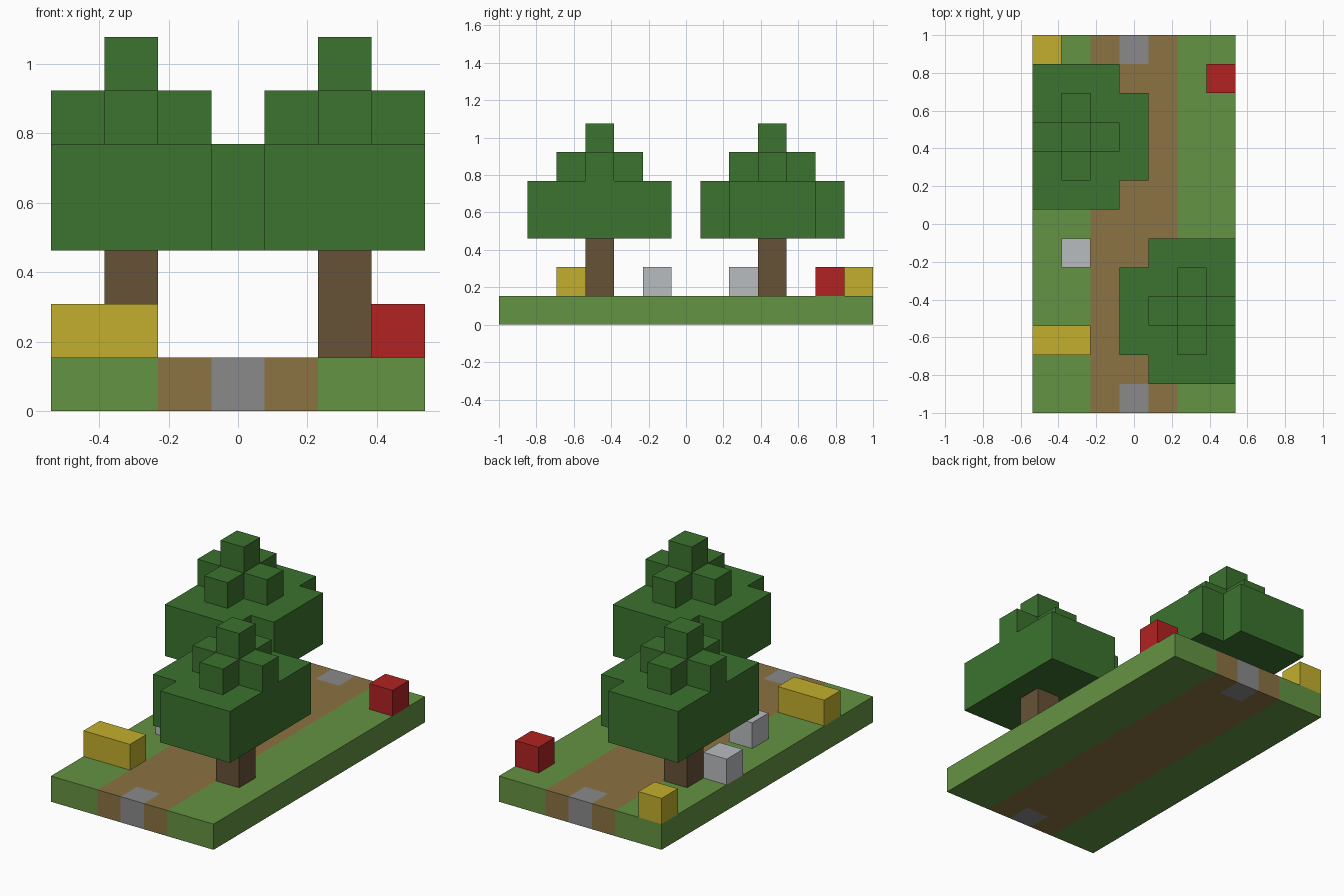
import bpy, bmesh
from mathutils import Vector

cube = bpy.data.objects.get("Cube")
if cube:
    bpy.data.objects.remove(cube)

# Grid of equal blocks: 7 wide, 13 deep
NX, NY = 7, 13
U = 2 / NY


def material(name, rgb):
    """Flat material from 0-255 display values, stored as linear."""
    lin = [((c / 255 + 0.055) / 1.055) ** 2.4 for c in rgb]
    m = bpy.data.materials.new(name)
    m.use_nodes = True
    m.diffuse_color = (*lin, 1)
    m.node_tree.nodes["Principled BSDF"].inputs["Base Color"].default_value = (*lin, 1)
    return m


grass = material("grass green", (100, 147, 66))
path = material("path brown", (139, 115, 67))
stone = material("paving grey", (138, 138, 138))
leaf = material("leaf green", (59, 115, 46))
bark = material("bark brown", (103, 82, 54))
yellow = material("yellow", (194, 175, 45))
red = material("red", (178, 34, 34))
rock = material("light grey", (184, 188, 191))

SIDES = [Vector(s) for s in ((1, 0, 0), (-1, 0, 0), (0, 1, 0), (0, -1, 0), (0, 0, 1), (0, 0, -1))]


def blocks(name, cells, mats, rule=lambda c: 0):
    """Join grid cells into one closed shell, leaving out inner faces."""
    cells = set(cells)
    bm = bmesh.new()
    for cell in sorted(cells):
        centre = Vector(cell) + Vector((0.5, 0.5, 0.5))
        for n in SIDES:
            if tuple(int(a + b) for a, b in zip(cell, n)) in cells:
                continue
            a = Vector((n.y, n.z, n.x))
            b = n.cross(a)
            corners = [centre + (n + a * s + b * t) / 2
                       for s, t in ((-1, -1), (1, -1), (1, 1), (-1, 1))]
            verts = [bm.verts.new(((p.x - NX / 2) * U, (p.y - NY / 2) * U, p.z * U))
                     for p in corners]
            bm.faces.new(verts).material_index = rule(cell)
    bmesh.ops.remove_doubles(bm, verts=bm.verts, dist=U / 100)
    # Merge coplanar squares, keeping colour borders
    bmesh.ops.dissolve_limit(bm, angle_limit=0.01, verts=bm.verts, edges=bm.edges,
                             delimit={'MATERIAL'})
    me = bpy.data.meshes.new(name)
    bm.to_mesh(me)
    bm.free()
    for m in mats:
        me.materials.append(m)
    ob = bpy.data.objects.new(name, me)
    bpy.context.collection.objects.link(ob)
    return ob


# Ground slab: grass, with a path down the middle and a paving stone at each end
def ground_rule(cell):
    x, y, _ = cell
    if x == 3 and y in (0, NY - 1):
        return 2
    return 1 if 2 <= x <= 4 else 0


blocks("ground", [(x, y, 0) for x in range(NX) for y in range(NY)],
       [grass, path, stone], ground_rule)


# Trees: trunk plus stepped crown, trimmed at the edge of the slab
def tree(name, tx, ty):
    blocks(name + "_trunk", [(tx, ty, 1), (tx, ty, 2)], [bark])
    crown = [(tx, ty, 6)]
    for dx in range(-2, 3):
        for dy in range(-2, 3):
            if not 0 <= tx + dx < NX:
                continue
            if abs(dx) + abs(dy) < 4:
                crown += [(tx + dx, ty + dy, z) for z in (3, 4)]
            if abs(dx) + abs(dy) < 2:
                crown.append((tx + dx, ty + dy, 5))
    blocks(name + "_crown", crown, [leaf])


tree("front_tree", 5, 3)
tree("back_tree", 1, 9)

# Loose blocks standing on the grass
blocks("long_yellow_block", [(0, 2, 1), (1, 2, 1)], [yellow])
blocks("corner_yellow_block", [(0, 12, 1)], [yellow])
blocks("red_block", [(6, 11, 1)], [red])
blocks("middle_rock", [(1, 5, 1)], [rock])
blocks("edge_rock", [(0, 8, 1)], [rock])
